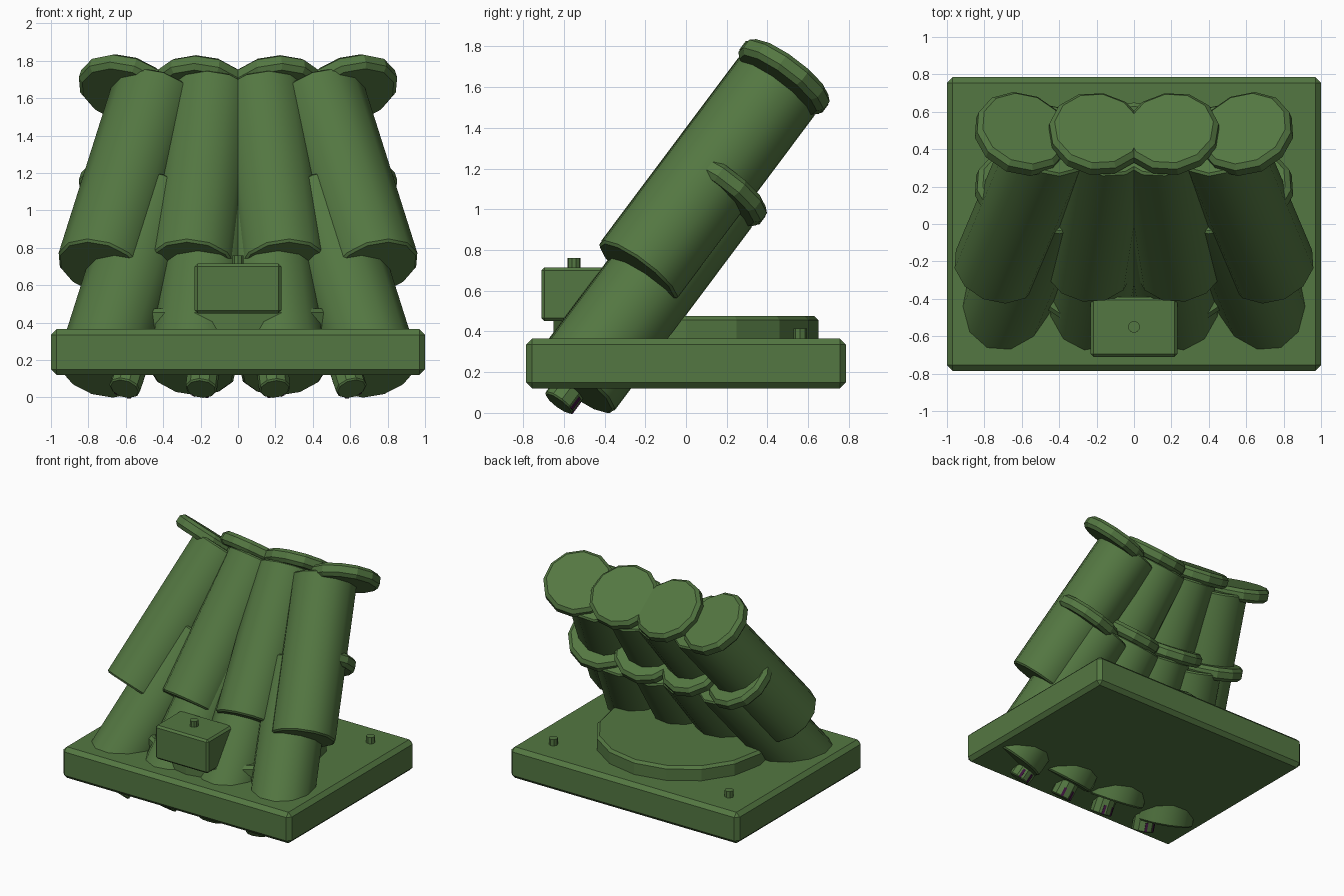
import bpy, math
from mathutils import Vector, Matrix

if "Cube" in bpy.data.objects:
    bpy.data.objects.remove(bpy.data.objects["Cube"])


def material(name, rgb):
    m = bpy.data.materials.new(name)
    m.diffuse_color = (*rgb, 1)
    m.use_nodes = True
    m.node_tree.nodes["Principled BSDF"].inputs["Base Color"].default_value = m.diffuse_color
    return m


GREEN = material("olive_green", (0.088, 0.185, 0.054))
PURPLE = material("dark_purple", (0.05, 0.008, 0.05))


def finish(obj, name, bevel=0, smooth=False, mat=GREEN):
    obj.name = name
    obj.data.materials.append(mat)
    if bevel:
        mod = obj.modifiers.new("chamfer", 'BEVEL')
        mod.width = bevel
        mod.segments = 1
        mod.limit_method = 'ANGLE'
        mod.angle_limit = math.radians(50)
        bpy.ops.object.modifier_apply(modifier=mod.name)
    if smooth:
        bpy.ops.object.shade_smooth_by_angle(angle=math.radians(35))
    return obj


def box(name, lo, hi, bevel):
    lo, hi = Vector(lo), Vector(hi)
    bpy.ops.mesh.primitive_cube_add(size=1, location=(lo + hi) / 2)
    obj = bpy.context.object
    obj.data.transform(Matrix.Diagonal((*(hi - lo), 1)))
    return finish(obj, name, bevel)


def cylinder(name, center, axis, length, radius, sides, bevel=0, smooth=False):
    bpy.ops.mesh.primitive_cylinder_add(vertices=sides, radius=radius, depth=length,
                                        location=center)
    obj = bpy.context.object
    obj.rotation_euler = Vector(axis).to_track_quat('Z', 'Y').to_euler()
    return finish(obj, name, bevel, smooth)


UP = (0, 0, 1)

# Base slab, turntable and corner bolts
box("base", (-1, -0.785, 0.12), (1, 0.785, 0.365), 0.03)
cylinder("turntable", (0, 0, 0.41), UP, 0.13, 0.65, 16, 0.02)
for sx in (-1, 1):
    for sy in (-1, 1):
        cylinder("base_bolt", (sx * 0.77, sy * 0.56, 0.385), UP, 0.06, 0.033, 8)

# Control box with its button
box("control_box", (-0.232, -0.71, 0.45), (0.232, -0.39, 0.715), 0.015)
cylinder("box_button", (0, -0.55, 0.735), UP, 0.05, 0.032, 10)

# Two staggered rows of four tubes, fanned inwards about their own centres
LENGTH = 1.15
for side in (-1, 1):
    for x, lean in ((0.19, -0.11), (0.59, -0.29)):
        axis = Vector((side * lean, 0.685, 0.915)).normalized()
        rows = (("upper", Vector((side * x, 0.108, 1.153))),
                ("lower", Vector((side * x, -0.2, 0.605))))
        for row, mid in rows:
            cylinder(row + "_tube", mid, axis, LENGTH * (1.04 if x > 0.5 else 1), 0.237,
                     12, 0.012, True)
            # End cap, set in line with the tube centre
            cap = mid + Vector((side * 0.01, 0.373, 0.497))
            cylinder(row + "_cap", cap, axis, 0.1, 0.258, 12, 0.025)

        # Rear plug under the lower tube, with two narrow marks
        low = rows[1][1]
        plug_pos = low + Vector((0, -0.385, -0.505))
        plug = cylinder("rear_plug", plug_pos, axis, 0.14, 0.085, 10, 0.008)
        rot = plug.rotation_euler.to_matrix()
        back = (Vector((0, 1, 0)) - axis * axis.y).normalized()
        across = axis.cross(back)
        for k in (-1, 1):
            out = (back + across * 0.5 * k).normalized()
            bpy.ops.mesh.primitive_cube_add(size=1)
            mark = bpy.context.object
            mark.data.transform(Matrix.Diagonal((0.02, 0.008, 0.07, 1)))
            frame = Matrix((axis.cross(out), out, axis)).transposed().to_4x4()
            mark.matrix_world = Matrix.Translation(plug_pos - axis * 0.03 + out * 0.082) @ frame
            finish(mark, "plug_mark", mat=PURPLE)
